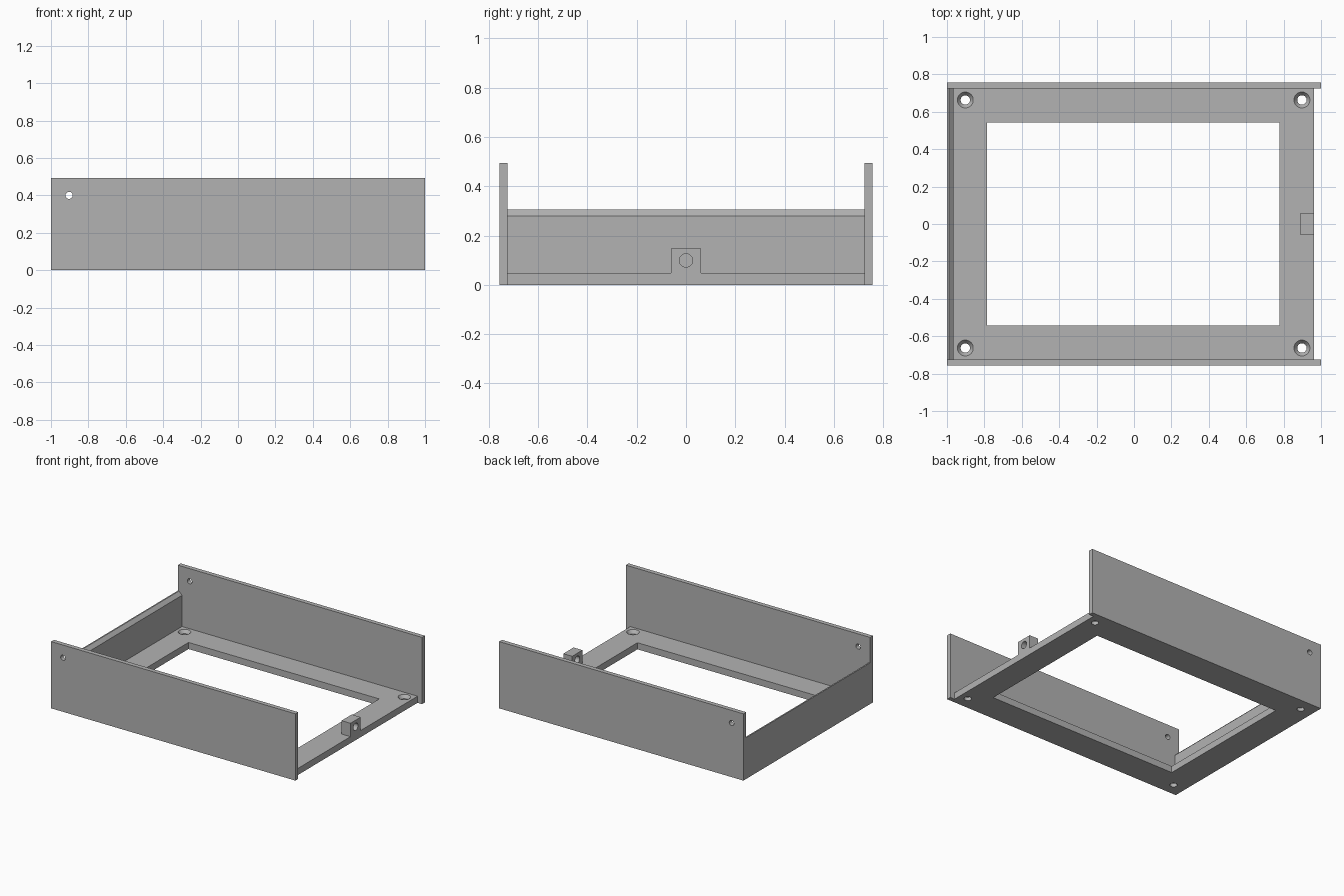
import bpy, bmesh, math
from mathutils import Matrix

if "Cube" in bpy.data.objects:
    bpy.data.objects.remove(bpy.data.objects["Cube"])

grey = bpy.data.materials.new("plain grey")
grey.diffuse_color = (0.45, 0.45, 0.45, 1)
grey.use_nodes = True
grey.node_tree.nodes["Principled BSDF"].inputs["Base Color"].default_value = grey.diffuse_color


def finish(name, bm):
    bmesh.ops.recalc_face_normals(bm, faces=bm.faces)
    me = bpy.data.meshes.new(name)
    bm.to_mesh(me)
    bm.free()
    me.materials.append(grey)
    ob = bpy.data.objects.new(name, me)
    bpy.context.collection.objects.link(ob)
    return ob


def box(name, x0, x1, y0, y1, z0, z1):
    bm = bmesh.new()
    bmesh.ops.create_cube(bm, size=1)
    for v in bm.verts:
        v.co = (x1 if v.co.x > 0 else x0, y1 if v.co.y > 0 else y0, z1 if v.co.z > 0 else z0)
    return finish(name, bm)


def cone(name, loc, r1, r2, depth, axis="Z"):
    turn = {"Z": Matrix(), "X": Matrix.Rotation(math.pi / 2, 4, "Y"),
            "Y": Matrix.Rotation(math.pi / 2, 4, "X")}[axis]
    bm = bmesh.new()
    bmesh.ops.create_cone(bm, cap_ends=True, segments=48, radius1=r1, radius2=r2,
                          depth=depth, matrix=Matrix.Translation(loc) @ turn)
    return finish(name, bm)


def combine(target, other, operation):
    mod = target.modifiers.new(operation, "BOOLEAN")
    mod.operation, mod.solver, mod.object = operation, "EXACT", other
    bpy.context.view_layer.update()
    bpy.context.view_layer.objects.active = target
    bpy.ops.object.modifier_apply(modifier=mod.name)
    bpy.data.objects.remove(other)
    bpy.context.view_layer.update()


# Floor frame with a rectangular opening
tray = box("open_tray", -1, 0.963, -0.74, 0.74, 0, 0.049)
combine(tray, box("opening", -0.785, 0.777, -0.542, 0.542, -0.1, 0.2), "DIFFERENCE")

# Low end panel, chamfered along its inner top edge
bm = bmesh.new()
profile = [(-1, 0), (-0.965, 0), (-0.965, 0.28), (-0.99, 0.305), (-1, 0.305)]
face = bm.faces.new([bm.verts.new((x, -0.74, z)) for x, z in profile])
ext = bmesh.ops.extrude_face_region(bm, geom=[face])["geom"]
bmesh.ops.translate(bm, vec=(0, 1.48, 0), verts=[g for g in ext if isinstance(g, bmesh.types.BMVert)])
# the extrusion must be a closed solid: cap the starting side if it was left open
bmesh.ops.holes_fill(bm, edges=[e for e in bm.edges if e.is_boundary], sides=0)
combine(tray, finish("end_panel", bm), "UNION")

# Tall side walls
for s in (-1, 1):
    y0, y1 = sorted((s * 0.724, s * 0.757))
    combine(tray, box("side_wall", -1, 1, y0, y1, 0, 0.494), "UNION")

# Lug on the open end
combine(tray, box("lug", 0.89, 0.963, -0.06, 0.06, 0, 0.148), "UNION")
combine(tray, cone("lug_hole", (0.93, 0, 0.099), 0.027, 0.027, 0.2, "X"), "DIFFERENCE")

# Small holes through both side walls
for y in (-0.74, 0.74):
    combine(tray, cone("wall_hole", (-0.903, y, 0.4), 0.019, 0.019, 0.1, "Y"), "DIFFERENCE")

# Countersunk screw holes in the floor corners
for x in (-0.902, 0.898):
    for y in (-0.663, 0.663):
        combine(tray, cone("screw_hole", (x, y, 0.02), 0.025, 0.025, 0.2), "DIFFERENCE")
        combine(tray, cone("countersink", (x, y, 0.04), 0.025, 0.047, 0.03), "DIFFERENCE")

# Smooth bores, sharp panel edges
tray.select_set(True)
bpy.context.view_layer.objects.active = tray
bpy.ops.object.shade_smooth_by_angle(angle=math.radians(30))
